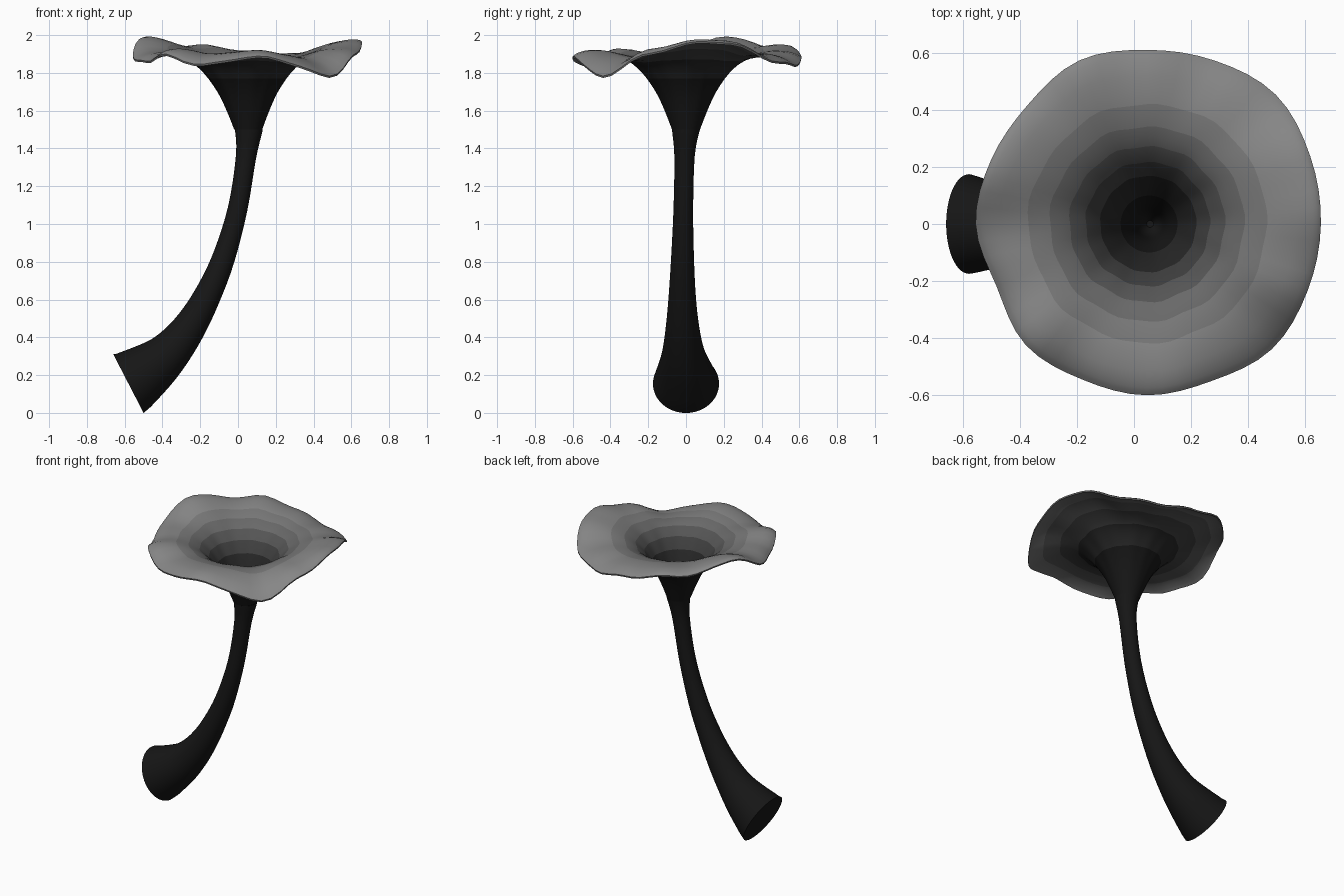
import bpy, bmesh, math
from mathutils import Vector

if "Cube" in bpy.data.objects:
    bpy.data.objects.remove(bpy.data.objects["Cube"])

SEG = 64


def catmull(pts, steps, cyclic=False):
    """Smoothly resample a list of tuples."""
    n, out = len(pts), []
    get = (lambda i: pts[i % n]) if cyclic else (lambda i: pts[max(0, min(n - 1, i))])
    for i in range(n if cyclic else n - 1):
        a, b, c, d = (Vector(get(i + k)) for k in (-1, 0, 1, 2))
        for s in range(steps):
            t = s / steps
            out.append(0.5 * (2 * b + (c - a) * t + (2 * a - 5 * b + 4 * c - d) * t * t
                              + (3 * b - a - 3 * c + d) * t ** 3))
    if not cyclic:
        out.append(Vector(pts[-1]))
    return out


def skin(name, rings, shades, mats, close_start=False, close_end=False):
    """Bridge successive rings of points into one surface."""
    bm = bmesh.new()
    loops = [[bm.verts.new(p) for p in ring] for ring in rings]
    for i in range(len(loops) - 1):
        for j in range(SEG):
            k = (j + 1) % SEG
            f = bm.faces.new((loops[i][j], loops[i][k], loops[i + 1][k], loops[i + 1][j]))
            f.material_index = shades[i]
    if close_start:
        bm.faces.new(loops[0][::-1])
    if close_end:
        bm.faces.new(loops[-1])
    me = bpy.data.meshes.new(name)
    bm.to_mesh(me)
    bm.free()
    for m in mats:
        me.materials.append(m)
    ob = bpy.data.objects.new(name, me)
    bpy.context.collection.objects.link(ob)
    bpy.context.view_layer.objects.active = ob
    ob.select_set(True)
    bpy.ops.object.shade_smooth_by_angle(angle=math.radians(50))
    ob.select_set(False)


# Dark to light greys, from the stalk out to the rim
mats = []
for i, v in enumerate((0.008, 0.02, 0.05, 0.09, 0.14, 0.19, 0.24)):
    m = bpy.data.materials.new("grey_%d" % i)
    m.diffuse_color = (v, v, v, 1)
    m.use_nodes = True
    m.node_tree.nodes["Principled BSDF"].inputs["Base Color"].default_value = m.diffuse_color
    mats.append(m)

angles = [2 * math.pi * j / SEG for j in range(SEG)]

# Curved stalk: x, z, radius along the centre line
path = catmull([(-.58, .155, .175), (-.45, .245, .138), (-.355, .33, .11), (-.26, .45, .089),
                (-.17, .605, .073), (-.08, .81, .061), (-.002, 1.08, .052),
                (.043, 1.36, .054), (.057, 1.5, .074)], 4)
rings = []
for i, p in enumerate(path):
    a, b = path[max(i - 1, 0)], path[min(i + 1, len(path) - 1)]
    t = Vector((b[0] - a[0], b[1] - a[1])).normalized()
    if i == 0:
        t = Vector((.888, .459))
    if i == len(path) - 1:
        t = Vector((0, 1))
    cy = -.02 * math.sin(math.pi * i / (len(path) - 1))
    rings.append([(p[0] + t.y * p[2] * math.cos(q), cy + p[2] * math.sin(q),
                   p[1] - t.x * p[2] * math.cos(q)) for q in angles])
skin("stalk", rings, [0] * len(rings), mats, close_start=True)

# Rim radius and height every 22.5 degrees
rim = catmull([(.61, 1.95), (.62, 1.955), (.64, 1.87), (.62, 1.84), (.61, 1.88), (.62, 1.92),
               (.59, 1.93), (.59, 1.985), (.60, 1.89), (.57, 1.86), (.60, 1.89), (.59, 1.845),
               (.60, 1.88), (.595, 1.86), (.62, 1.78), (.61, 1.89)], SEG // 16, cyclic=True)


def cap_ring(r, z):
    """One ring of the trumpet, growing wavier toward the rim."""
    w = max(0, min(1, (r - .24) / .36)) ** 1.5
    flute = max(0, min(1, (r - .08) / .12)) * (1 - w)
    cx = .057 - .012 * min(1, r / .3)
    pts = []
    for q, (rr, rz) in zip(angles, rim):
        ripple = math.sin(13 * q + 1) + .6 * math.sin(7 * q)
        s = r * (1 + w * (rr / .605 - 1)) * (1 + .012 * flute * ripple)
        pts.append((cx + s * math.cos(q), s * math.sin(q),
                    z + w * (rz - 1.888) + .006 * w * ripple))
    return pts


# Trumpet cap: underside up to the rim, then the inside down the throat
outer = [(.074, 1.5), (.113, 1.6), (.16, 1.7), (.23, 1.8), (.31, 1.865),
         (.42, 1.9), (.52, 1.905), (.58, 1.892), (.605, 1.88)]
inner = [(.607, 1.89), (.58, 1.907), (.52, 1.921), (.42, 1.917), (.305, 1.883), (.218, 1.813),
         (.148, 1.71), (.1, 1.607), (.062, 1.5), (.04, 1.36), (.012, 1.3)]
under, top = catmull(outer, 3), catmull(inner, 3)
shades = [min(4, int(max(0, p[0] - .1) / .1)) for p in under]
shades += [min(6, int(max(0, p[0] - .04) / .065)) for p in top]
skin("trumpet_cap", [cap_ring(p[0], p[1]) for p in under + top], shades, mats, close_end=True)
